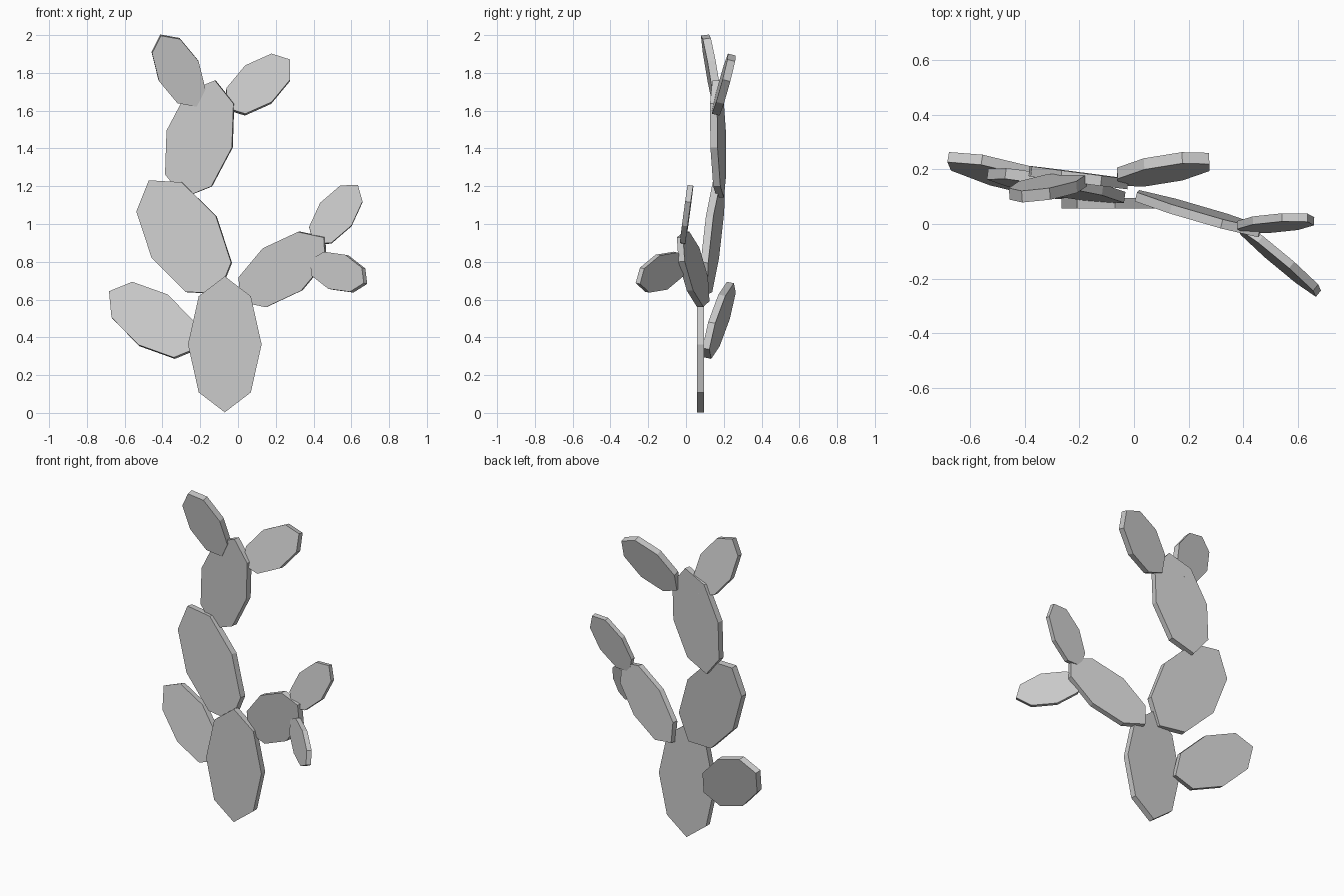
import bpy, bmesh
from mathutils import Vector, Matrix

if "Cube" in bpy.data.objects:
    bpy.data.objects.remove(bpy.data.objects["Cube"])


def pad(name, centre, to_tip, to_side, thickness):
    """Eight-sided flat pad: centre, half-axis to the tip, half-axis to the side."""
    c, u, v = Vector(centre), Vector(to_tip), Vector(to_side)
    n = u.cross(v).normalized() * thickness
    m = Matrix((u, v, n)).transposed().to_4x4()
    m.translation = c
    bm = bmesh.new()
    bmesh.ops.create_cone(bm, cap_ends=True, segments=8, radius1=1, radius2=1,
                          depth=1, matrix=m)
    bmesh.ops.recalc_face_normals(bm, faces=bm.faces)
    mesh = bpy.data.meshes.new(name)
    bm.to_mesh(mesh)
    bm.free()
    bpy.context.collection.objects.link(bpy.data.objects.new(name, mesh))


# Main stem of three stacked pads
pad("base_pad", (-.07, .076, .363), (0, 0, .36), (.195, 0, 0), .038)
pad("middle_pad", (-.285, .14, .93), (-.185, .045, .30), (.17, -.015, .11), .04)
pad("upper_pad", (-.203, .17, 1.45), (.083, -.012, .31), (.173, -.022, -.045), .038)

# Two ears on the top of the stem
pad("top_left_pad", (-.315, .135, 1.812), (-.095, -.035, .188), (.105, 0, .052), .043)
pad("top_right_pad", (.107, .20, 1.738), (.168, .04, .128), (-.07, .02, .097), .042)

# Low pad on the left
pad("low_left_pad", (-.447, .175, .49), (-.233, .07, .15), (.078, .015, .133), .038)

# Right arm with its two small pads
pad("right_arm_pad", (.236, .038, .76), (.222, -.07, .17), (-.102, .017, .112), .034)
pad("right_upper_pad", (.518, .003, 1.05), (.117, .02, .155), (-.083, .01, .06), .03)
pad("right_front_pad", (.532, -.13, .745), (.143, -.125, -.06), (.045, -.02, .09), .03)
